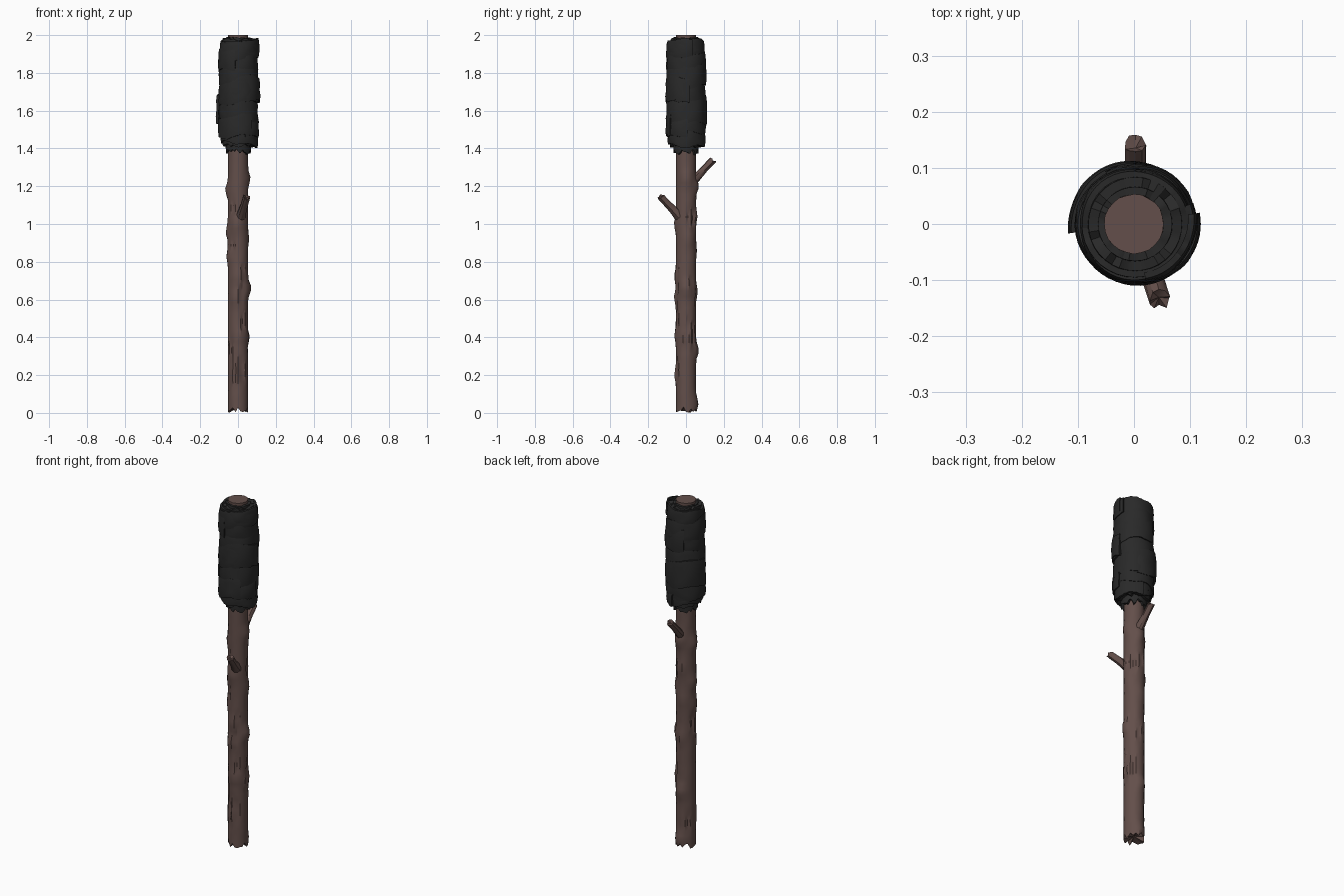
import bpy, bmesh, math, random
from mathutils import Vector

if "Cube" in bpy.data.objects:
    bpy.data.objects.remove(bpy.data.objects["Cube"])

random.seed(4)
TAU = math.tau


def material(name, rgb):
    m = bpy.data.materials.new(name)
    m.diffuse_color = (*rgb, 1)
    m.use_nodes = True
    m.node_tree.nodes["Principled BSDF"].inputs["Base Color"].default_value = m.diffuse_color
    return m


WOOD = material("wood_brown", (0.125, 0.078, 0.069))
CLOTH = material("cloth_black", (0.022, 0.022, 0.022))


def finish(name, bm, mat, angle=32):
    bmesh.ops.recalc_face_normals(bm, faces=bm.faces)
    me = bpy.data.meshes.new(name)
    bm.to_mesh(me)
    bm.free()
    me.materials.append(mat)
    ob = bpy.data.objects.new(name, me)
    bpy.context.collection.objects.link(ob)
    bpy.ops.object.select_all(action='DESELECT')
    ob.select_set(True)
    bpy.context.view_layer.objects.active = ob
    bpy.ops.object.shade_smooth_by_angle(angle=math.radians(angle))
    return ob


def skin(bm, rows, closed):
    n = len(rows[0])
    for a, b in zip(rows, rows[1:]):
        for i in range(n if closed else n - 1):
            j = (i + 1) % n
            bm.faces.new((a[i], a[j], b[j], b[i]))


def fan(bm, ring, point):
    c = bm.verts.new(point)
    for i in range(len(ring)):
        bm.faces.new((ring[i], ring[(i + 1) % len(ring)], c))


# Stick: column with knots (height, angle in degrees, amount) and shallow bark cracks
KNOTS = [(1.18, 180, .015), (.96, 175, .012), (.83, 190, .009), (.66, 0, .018),
         (.40, 10, .011), (1.24, 5, .013), (.92, 15, .008), (1.20, 80, .017),
         (.86, 100, .006), (.33, 90, .015), (.05, 80, .014), (1.00, 265, .012),
         (.72, 275, .010), (.61, 260, .012), (.41, 280, .010), (.20, 265, .010),
         (1.04, 90, .012), (.64, 85, .010)]
CRACKS = [(random.uniform(.15, 1.25), random.randrange(24), random.randint(2, 5))
          for _ in range(20)]
SIDES, STEPS = 24, 66
bm = bmesh.new()
rows = []
for k in range(STEPS + 1):
    z = .015 + k / STEPS * 1.985
    row = []
    for i in range(SIDES):
        a = i / SIDES * TAU
        r = .053 + random.uniform(-.001, .001)
        if z < 1.38:
            for kz, ka, amt in KNOTS:
                da = (a - math.radians(ka) + math.pi) % TAU - math.pi
                r += amt * math.exp(-((z - kz) / .035) ** 2 - (da / .55) ** 2)
            for cz, ci, length in CRACKS:
                if ci == i and abs(z - cz) < length * .015:
                    r -= .007
        h = z + (random.uniform(-.015, .017) if k == 0 else 0)
        row.append(bm.verts.new((r * math.cos(a), r * math.sin(a), h)))
    rows.append(row)
skin(bm, rows, True)
fan(bm, rows[0], (0, 0, .03))
fan(bm, rows[-1], (0, 0, 2))
finish("stick", bm, WOOD)


# Twig stubs: tapered, with broken tips
def twig(name, start, end, r0, r1, n=10):
    start, end = Vector(start), Vector(end)
    d = (end - start).normalized()
    u = d.cross(Vector((1, 0, 0))).normalized()
    v = d.cross(u)
    bm = bmesh.new()
    rows = []
    for t, flare in ((0, 1.25), (.3, 1.05), (.6, .97), (1, 1)):
        row = []
        for i in range(n):
            a = i / n * TAU
            r = (r0 + (r1 - r0) * t) * flare * random.uniform(.94, 1.05)
            p = start.lerp(end, t) + (u * math.cos(a) + v * math.sin(a)) * r
            if t == 1:
                p += d * random.uniform(-.009, .008)
            row.append(bm.verts.new(p))
        rows.append(row)
    skin(bm, rows, True)
    fan(bm, rows[0], start)
    fan(bm, rows[-1], end - d * .008)
    finish(name, bm, WOOD)


twig("back_twig", (.003, .035, 1.225), (.003, .141, 1.338), .021, .019)
twig("front_twig", (.015, -.035, 1.04), (.046, -.136, 1.146), .022, .019)


# Cloth sleeves: closed layers around the stick with ragged rims
def sleeve(name, r, z0, z1, rag0, rag1, inner, n=36):
    bm = bmesh.new()
    prof = [(inner, z0, rag0), (r * .97, z0, rag0), (r, z0 + .05, 0),
            (r, z1 - .05, 0), (r * .97, z1, rag1), (inner, z1, rag1)]
    jag = [random.uniform(-1, 1) for _ in range(n)]
    rows = []
    for pr, z, rag in prof:
        rows.append([bm.verts.new((pr * math.cos(i / n * TAU) + .002,
                                   pr * math.sin(i / n * TAU),
                                   z + rag * jag[i])) for i in range(n)])
    skin(bm, rows, True)
    finish(name, bm, CLOTH)


sleeve("inner_sleeve", .068, 1.382, 1.986, .017, .004, .050)
sleeve("middle_sleeve", .086, 1.415, 1.978, .010, .007, .050)
sleeve("outer_sleeve", .098, 1.45, 1.965, .008, .004, .060)


# Wrapped strips: ribbons that wind outward, with wavy edges and a torn free end
def strip(name, z, height, a0, turn, r0, r1, tilt, phase, n=54):
    bm = bmesh.new()
    wave = [random.uniform(0, TAU) for _ in range(4)]
    rows = []
    for i in range(n + 1):
        t = i / n
        a = math.radians(a0 + turn * t)
        r = r0 + (r1 - r0) * t + .0015 * math.sin(3 * a + wave[0])
        zc = z + tilt * math.cos(a - math.radians(phase))
        lo = zc - height / 2 + .007 * math.sin(4 * a + wave[1]) + random.uniform(-.002, .002)
        hi = zc + height / 2 + .006 * math.sin(3 * a + wave[2]) + random.uniform(-.002, .002)
        prof = [(-.012, lo), (0, lo), (.003, lo + height * .25),
                (.001 + .003 * math.sin(5 * a + wave[3]), zc),
                (.001, hi - height * .2), (-.003, hi), (-.014, hi)]
        rows.append([bm.verts.new(((r + o) * math.cos(a) + .003,
                                   (r + o) * math.sin(a), h)) for o, h in prof])
    skin(bm, rows, True)
    bm.faces.new(rows[0])
    bm.faces.new(rows[-1])
    finish(name, bm, CLOTH, 35)


STRIPS = [(1.465, .085, 40, 400, .090, .101, .014, 200),
          (1.525, .110, 250, 420, .098, .107, .016, 20),
          (1.605, .120, 130, 410, .098, .107, .014, 160),
          (1.695, .120, 300, 420, .098, .108, .018, 330),
          (1.785, .120, 80, 400, .098, .107, .016, 120),
          (1.860, .110, 200, 420, .098, .106, .012, 240),
          (1.925, .085, 330, 410, .094, .105, .010, 60)]
for k, s in enumerate(STRIPS):
    strip(f"cloth_strip_{k + 1}", *s)

# Loose strip ends that stand proud of the wrap
strip("loose_strip_left", 1.605, .150, 60, 128, .105, .120, .008, 180, 24)
strip("loose_strip_right", 1.70, .130, 250, 120, .105, .113, .020, 300, 24)
strip("loose_strip_lower", 1.50, .090, 290, 75, .102, .108, .012, 0, 20)
strip("loose_strip_upper", 1.93, .085, 280, 90, .100, .108, .006, 0, 20)
